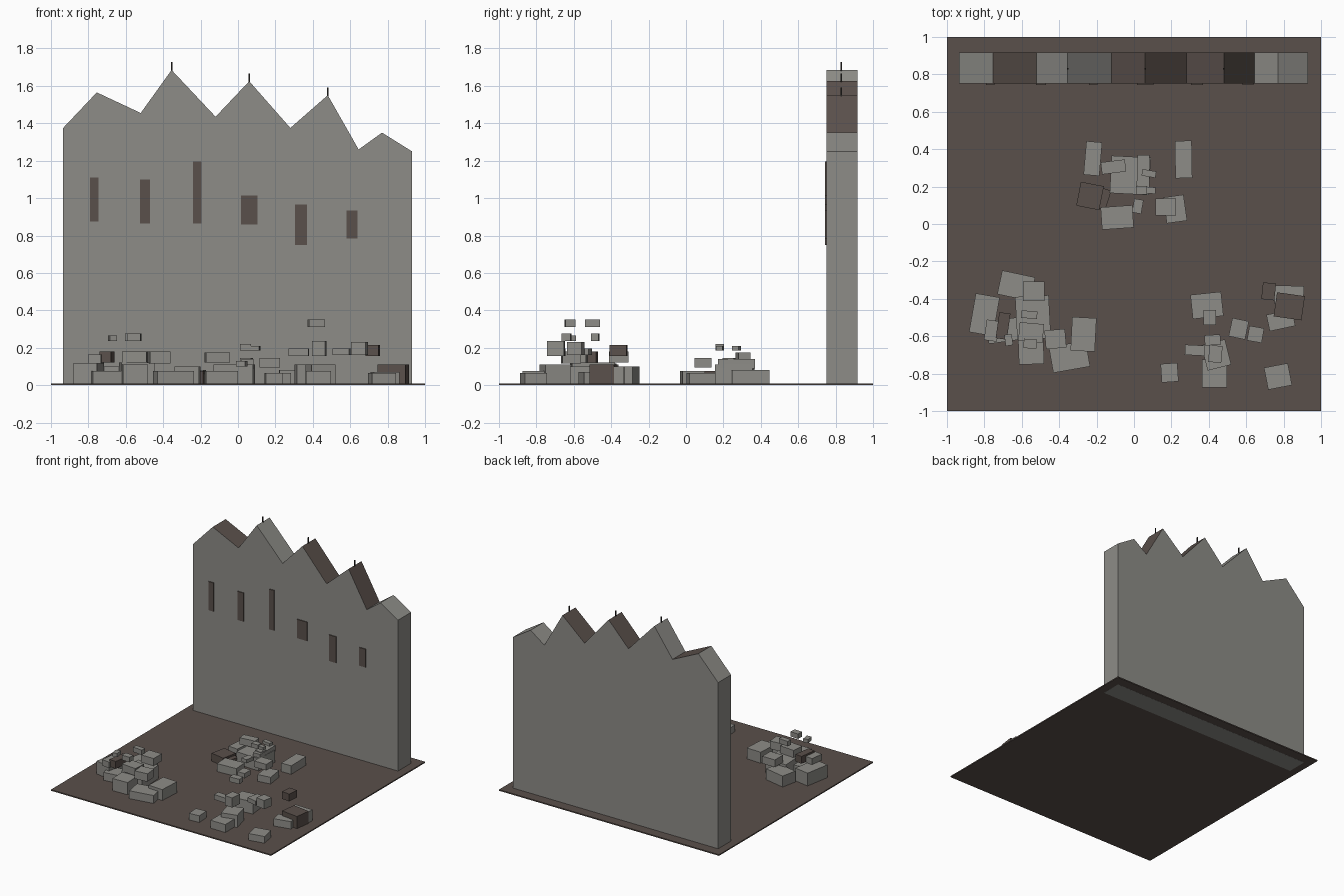
import bpy
import bmesh
from math import radians
from mathutils import Matrix, Vector

cube = bpy.data.objects.get("Cube")
if cube:
    bpy.data.objects.remove(cube, do_unlink=True)


def make_material(name, colour):
    material = bpy.data.materials.new(name)
    material.use_nodes = True
    material.diffuse_color = (*colour, 1)
    shader = next(n for n in material.node_tree.nodes if n.type == "BSDF_PRINCIPLED")
    shader.inputs["Base Color"].default_value = (*colour, 1)
    return material


STONE = make_material("weathered grey stone", (0.27, 0.265, 0.245))
SCORCHED = make_material("scorched brown", (0.102, 0.08, 0.07))
IRON = make_material("blackened iron", (0.02, 0.018, 0.017))


def finish(name, bm, *materials):
    """Turn a bmesh into a named, flat shaded object."""
    bmesh.ops.recalc_face_normals(bm, faces=bm.faces)
    mesh = bpy.data.meshes.new(name)
    bm.to_mesh(mesh)
    bm.free()
    for material in materials:
        mesh.materials.append(material)
    obj = bpy.data.objects.new(name, mesh)
    bpy.context.scene.collection.objects.link(obj)
    return obj


def add_box(bm, centre, size, angle=0):
    matrix = (Matrix.Translation(centre)
              @ Matrix.Rotation(radians(angle), 4, "Z")
              @ Matrix.Diagonal((*size, 1)))
    return bmesh.ops.create_cube(bm, size=1, matrix=matrix)


def box(name, low, high, material):
    """Axis aligned box between two corners."""
    low, high = Vector(low), Vector(high)
    bm = bmesh.new()
    add_box(bm, (low + high) / 2, high - low)
    return finish(name, bm, material)


# Scorched ground slab
box("ground_slab", (-1, -1, 0.0005), (1, 1, 0.01), SCORCHED)

# Ruined wall: jagged outline pushed back to its thickness
WALL_FRONT, WALL_BACK = 0.75, 0.918
skyline = [(-0.935, 1.375), (-0.755, 1.565), (-0.52, 1.455), (-0.355, 1.685),
           (-0.12, 1.435), (0.06, 1.625), (0.28, 1.375), (0.48, 1.55),
           (0.645, 1.26), (0.77, 1.35), (0.93, 1.25)]
outline = [(skyline[0][0], 0)] + skyline + [(skyline[-1][0], 0)]
bm = bmesh.new()
front = bm.faces.new([bm.verts.new((x, WALL_FRONT, z)) for x, z in outline])
extruded = bmesh.ops.extrude_face_region(bm, geom=[front], use_keep_orig=True)
moved = [v for v in extruded["geom"] if isinstance(v, bmesh.types.BMVert)]
bmesh.ops.translate(bm, verts=moved, vec=(0, WALL_BACK - WALL_FRONT, 0))
bmesh.ops.recalc_face_normals(bm, faces=bm.faces)

# Burnt broken tops: second slope, and those between the middle valleys
for face in bm.faces:
    x = face.calc_center_median().x
    second_slope = skyline[1][0] < x < skyline[2][0]
    middle_slopes = skyline[4][0] < x < skyline[8][0]
    if face.normal.z > 0.1 and (second_slope or middle_slopes):
        face.material_index = 1
finish("ruined_wall", bm, STONE, SCORCHED)

# Window plates: left, right, bottom, top
windows = [(-0.79, -0.745, 0.875, 1.11), (-0.525, -0.47, 0.865, 1.1),
           (-0.24, -0.195, 0.865, 1.195), (0.015, 0.105, 0.86, 1.015),
           (0.305, 0.37, 0.75, 0.965), (0.58, 0.64, 0.785, 0.935)]
for number, (left, right, bottom, top) in enumerate(windows, 1):
    box(f"window_{number}", (left, WALL_FRONT - 0.007, bottom),
        (right, WALL_FRONT + 0.001, top), SCORCHED)

# Iron spikes on the three tallest peaks
for number, (x, z) in enumerate((skyline[3], skyline[5], skyline[7]), 1):
    middle, half = (WALL_FRONT + WALL_BACK) / 2 - 0.005, 0.004
    box(f"peak_spike_{number}", (x - half, middle - half, z - 0.01),
        (x + half, middle + half, z + 0.042), IRON)


def rubble(name, material, stones):
    """Stones in hundredths: x, y, width, depth, turn in degrees, bottom, top."""
    bm = bmesh.new()
    for x, y, width, depth, turn, bottom, top in stones:
        add_box(bm, Vector((x, y, (bottom + top) / 2)) / 100,
                Vector((width, depth, top - bottom)) / 100, turn)
    return finish(name, bm, material)


BASE = 0.2  # base stones are sunk into the slab

# Rubble heap near the wall
rubble("back_rubble_base", STONE, [
    (-22, 35, 8.5, 18, -5, BASE, 8),
    (-2, 26, 21, 20, -3, BASE, 11),
    (-9, 3.5, 17, 12, 4, BASE, 7.5),
    (22, 8, 11, 14, 8, BASE, 6.5),
    (26.5, 34.5, 9, 20, 1, BASE, 8),
])
rubble("back_rubble_upper", STONE, [
    (-11, 30.5, 13, 6.5, 7, 12, 17.5),
    (5, 27, 6.5, 20, 0, 9, 14),
    (4.5, 23, 6, 6, -10, 11, 14.5),
    (2, 9.5, 5, 7.5, -10, 10, 13),
    (17, 9, 11, 9, 0, 9.5, 14.5),
])
rubble("back_rubble_top", STONE, [
    (8, 27, 7.5, 3.5, -10, 18.5, 21),
    (9, 18, 5, 3.5, -5, 18.5, 21),
    (4, 18, 6, 4.5, 0, 18.5, 22),
])
rubble("back_rubble_burnt", SCORCHED, [
    (-23.5, 15, 12.5, 13, -11, BASE, 7.5),
    (-20, 14.5, 13, 11, -18, BASE, 6),
])

# Rubble heap at the front, right-hand side
rubble("right_rubble_base", STONE, [
    (-63, -33, 18, 13, -12, BASE, 10),
    (-80, -48.5, 13, 21, -10, BASE, 11.5),
    (-54, -50, 18, 23, 3, BASE, 12),
    (-70, -57, 17, 12, 8, BASE, 7.5),
    (-55, -68, 13.5, 14, 2, BASE, 11),
    (-27, -59, 13, 18, -3, BASE, 10),
    (-34.5, -71, 20, 14, 10, BASE, 7.5),
])
rubble("right_rubble_upper", STONE, [
    (-53.5, -36, 11.5, 10.5, 0, 12, 18),
    (-76, -57, 7, 11, -8, 11.5, 16.5),
    (-55, -58, 13, 10, -5, 12, 18),
    (-42, -61.5, 11, 10, 5, 11.5, 18),
])
rubble("right_rubble_top", STONE, [
    (-56, -48.5, 8.5, 4, -5, 23.5, 27.5),
    (-67, -62, 4, 6, 8, 23.5, 26.5),
    (-55.5, -64, 7, 5, -3, 23.5, 27.5),
])
rubble("right_rubble_burnt", SCORCHED, [(-70, -54.5, 6, 14, -8, 12, 18)])

# Rubble heap at the front, left-hand side
rubble("left_rubble_base", STONE, [
    (39, -43.5, 16.5, 13, 6, BASE, 11),
    (83, -38, 15.5, 10, -1, BASE, 10),
    (78.5, -51.5, 14, 9, 12, BASE, 7),
    (77, -81.5, 13, 12, 11, BASE, 6.5),
    (19, -79.5, 9, 10, 4, BASE, 6.5),
    (44, -70, 13, 14, 14, BASE, 11),
    (43, -80, 13.5, 15, 0, BASE, 7.5),
])
rubble("left_rubble_upper", STONE, [
    (56, -56, 9, 10, -12, 16, 19.5),
    (65, -59, 8, 8, -10, 16, 23),
    (32.5, -67.5, 10.5, 5.5, -3, 15.5, 19.5),
    (43.5, -69.5, 7, 9, -5, 15.5, 23.5),
])
rubble("left_rubble_top", STONE, [
    (40.5, -50, 6.5, 8, 0, 31, 35),
    (42, -62, 8.5, 5.5, 4, 31, 35),
])
rubble("left_rubble_burnt", SCORCHED, [
    (72, -36, 7, 9, -6, 15.5, 21.5),
    (83, -44, 15, 13, -8, BASE, 11),
])
